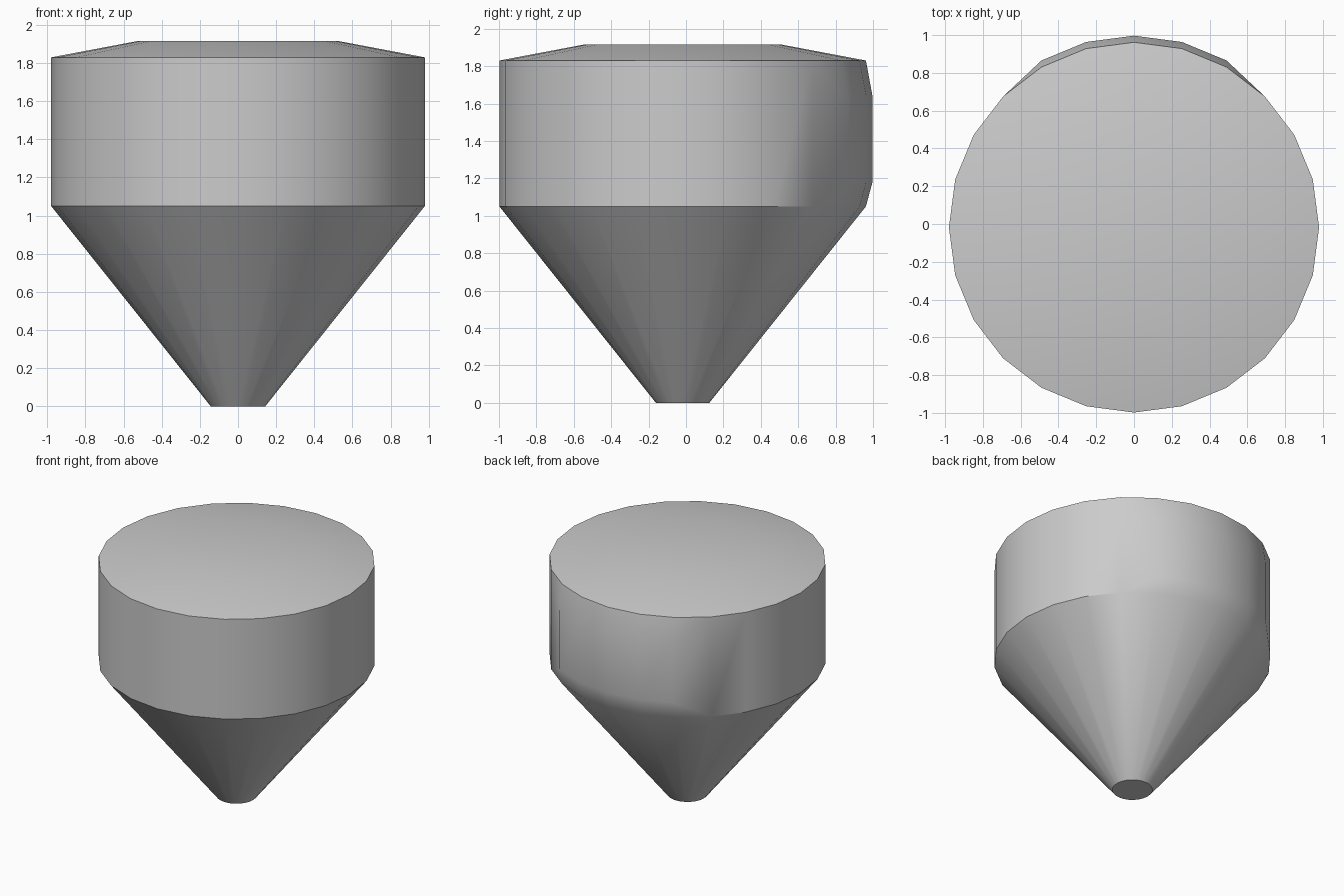
import bpy
import bmesh
from math import sin, cos, tau

cube = bpy.data.objects.get("Cube")
if cube:
    bpy.data.objects.remove(cube)

SIDES = 24
CENTRE_Y = -0.018
BULGE = 0.035

grey = bpy.data.materials.new("plain grey")
grey.use_nodes = True
colour = (0.6, 0.6, 0.6, 1)
grey.diffuse_color = colour
grey.node_tree.nodes["Principled BSDF"].inputs["Base Color"].default_value = colour

bm = bmesh.new()


def point(i, radius, z, push=0):
    a = tau * i / SIDES
    return bm.verts.new((radius * cos(a), CENTRE_Y + radius * sin(a) + push, z))


def ring(radius, z):
    return [point(i, radius, z) for i in range(SIDES)]


# Rings from the narrow tip up to the flat lid
tip = ring(0.143, 0)
low = ring(0.98, 1.05)
rim = ring(0.98, 1.83)
lid = ring(0.53, 1.915)

# Shallow bulge on the back of the drum
back = range(4, 9)
bulge_low = {i: point(i, 0.98, 1.18, BULGE) for i in back}
bulge_high = {i: point(i, 0.98, 1.64, BULGE) for i in back}

for i in range(SIDES):
    j = (i + 1) % SIDES
    # Funnel and sloping shoulder
    bm.faces.new((tip[i], tip[j], low[j], low[i]))
    bm.faces.new((rim[i], rim[j], lid[j], lid[i]))
    # Drum wall, stepping through the bulge points where they exist
    left = [low[i], rim[i]]
    right = [low[j], rim[j]]
    if i in back:
        left[1:1] = [bulge_low[i], bulge_high[i]]
    if j in back:
        right[1:1] = [bulge_low[j], bulge_high[j]]
    if len(left) == len(right):
        for k in range(len(left) - 1):
            bm.faces.new((left[k], right[k], right[k + 1], left[k + 1]))
    elif len(right) > len(left):
        bm.faces.new((left[0], right[0], right[1]))
        bm.faces.new((left[0], right[1], right[2], left[1]))
        bm.faces.new((left[1], right[2], right[3]))
    else:
        bm.faces.new((left[0], right[0], left[1]))
        bm.faces.new((left[1], right[0], right[1], left[2]))
        bm.faces.new((left[2], right[1], left[3]))

# Closed ends
bm.faces.new(tip[::-1])
bm.faces.new(lid)
bmesh.ops.recalc_face_normals(bm, faces=bm.faces)

mesh = bpy.data.meshes.new("tapered_drum")
bm.to_mesh(mesh)
bm.free()
mesh.materials.append(grey)
drum = bpy.data.objects.new("tapered_drum", mesh)
bpy.context.collection.objects.link(drum)

bpy.ops.object.select_all(action="DESELECT")
drum.select_set(True)
bpy.context.view_layer.objects.active = drum
bpy.ops.object.shade_smooth_by_angle(angle=0.52)
